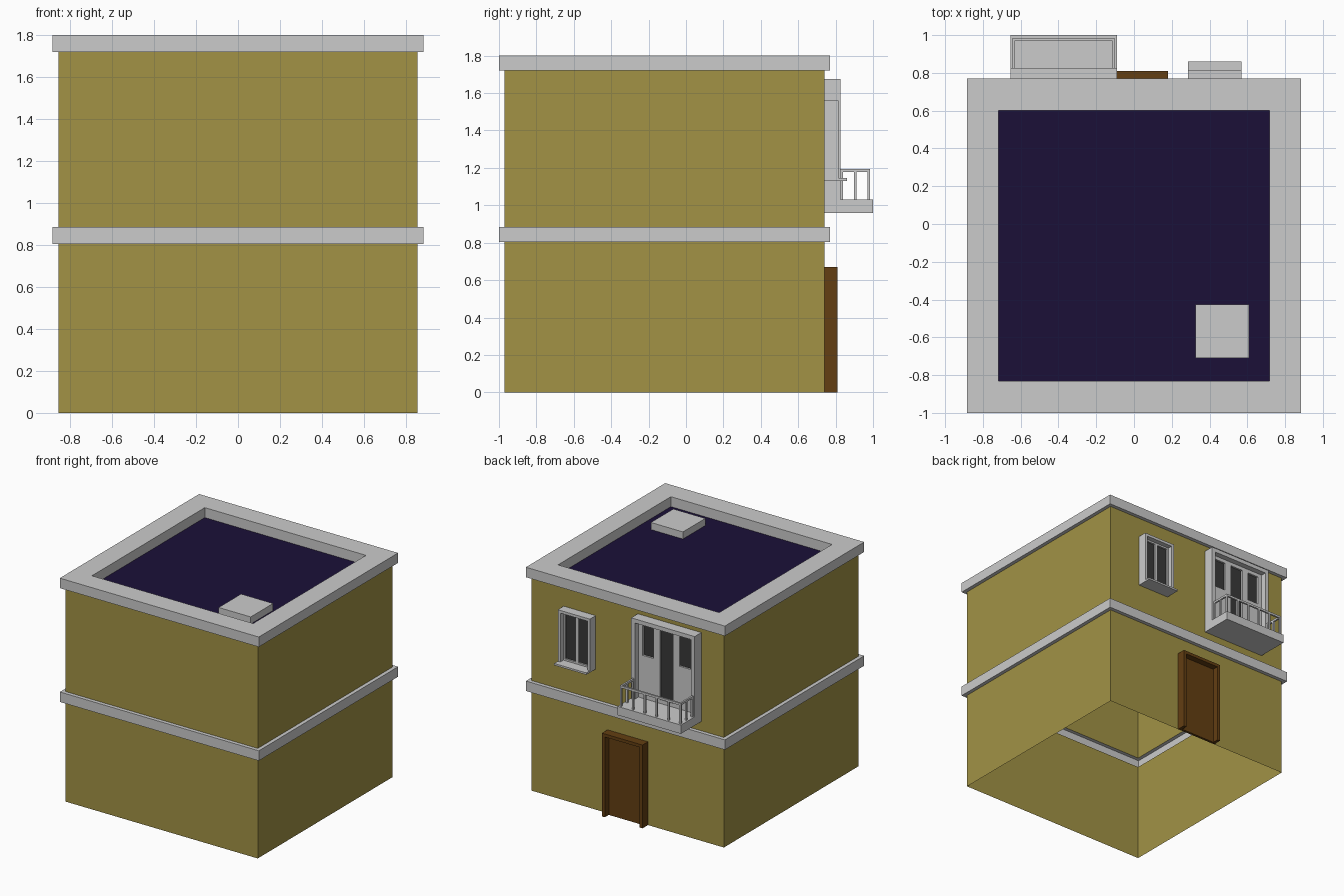
import bpy, bmesh

if "Cube" in bpy.data.objects:
    bpy.data.objects.remove(bpy.data.objects["Cube"])

X, Y0, Y1 = 0.855, -0.97, 0.74          # wall planes


def material(name, r, g, b):
    m = bpy.data.materials.new(name)
    m.diffuse_color = (r, g, b, 1)
    m.use_nodes = True
    m.node_tree.nodes["Principled BSDF"].inputs["Base Color"].default_value = m.diffuse_color
    return m


OCHRE = material("ochre_plaster", 0.36, 0.29, 0.06)
PURPLE = material("dark_roofing", 0.011, 0.005, 0.039)
WOOD = material("dark_wood", 0.126, 0.049, 0.006)
GLASS = material("dark_glass", 0.041, 0.041, 0.041)
GREY = material("mid_grey", 0.54, 0.54, 0.54)


def finish(name, bm, mat=None):
    me = bpy.data.meshes.new(name)
    bm.to_mesh(me)
    bm.free()
    ob = bpy.data.objects.new(name, me)
    bpy.context.collection.objects.link(ob)
    if mat:
        me.materials.append(mat)
    return ob


def shell(name, profile, mat=None, cap=False):
    """Rectangular rings of (outward offset from the walls, z), bridged in order."""
    bm = bmesh.new()
    rings = []
    for o, z in profile:
        corners = ((-X - o, Y0 - o), (X + o, Y0 - o), (X + o, Y1 + o), (-X - o, Y1 + o))
        rings.append([bm.verts.new((x, y, z)) for x, y in corners])
    for a, b in zip(rings, rings[1:]):
        for i in range(4):
            j = (i + 1) % 4
            bm.faces.new((a[i], a[j], b[j], b[i]))
    if cap:
        bm.faces.new(rings[-1])
    return finish(name, bm, mat)


def boxes(name, bounds, mat=None):
    """One object made of boxes given as (x0, x1, y0, y1, z0, z1)."""
    bm = bmesh.new()
    for x0, x1, y0, y1, z0, z1 in bounds:
        for v in bmesh.ops.create_cube(bm, size=1)["verts"]:
            v.co = (x0 + (v.co.x + .5) * (x1 - x0),
                    y0 + (v.co.y + .5) * (y1 - y0),
                    z0 + (v.co.z + .5) * (z1 - z0))
    return finish(name, bm, mat)


def surround(x0, x1, y1, z0, z1, t):
    """Two jambs and a head standing out from the back wall."""
    return [(x0, x0 + t, Y1, y1, z0, z1), (x1 - t, x1, Y1, y1, z0, z1),
            (x0 + t, x1 - t, Y1, y1, z1 - t, z1)]


# Building body: open-bottomed walls with bands
shell("lower_wall", [(0, 0), (0, .805)], OCHRE)
shell("floor_band", [(0, .805), (.03, .805), (.03, .885), (0, .885)])
shell("upper_wall", [(0, .885), (0, 1.72)], OCHRE)
shell("parapet", [(0, 1.72), (.03, 1.72), (.03, 1.8), (-.138, 1.8), (-.138, 1.72)])
shell("roof_deck", [(-.138, 1.72)], PURPLE, cap=True)
boxes("roof_hatch", [(.325, .61, -.71, -.425, 1.72, 1.777)], GREY)

# Entrance door
boxes("door_frame", surround(-.18, .18, .81, 0, .67, .025), WOOD)
boxes("door_leaf", [(-.155, .155, Y1, .76, 0, .645)], WOOD)

# Window with two sashes and a sill
wx0, wx1, wm = .285, .57, .4275
boxes("window_frame", surround(wx0, wx1, .815, 1.145, 1.56, .022))
boxes("window_sill", [(wx0, wx1, Y1, .86, 1.13, 1.145)])
boxes("window_glass", [(wx0 + .022, wx1 - .022, Y1, .762, 1.145, 1.538)], GLASS)
sashes = []
for a, b in ((wx0 + .022, wm), (wm, wx1 - .022)):
    t = .014
    sashes += [(a, a + t, Y1, .775, 1.145, 1.538), (b - t, b, Y1, .775, 1.145, 1.538),
               (a + t, b - t, Y1, .775, 1.145, 1.145 + t),
               (a + t, b - t, Y1, .775, 1.538 - t, 1.538)]
boxes("window_sashes", sashes)

# Balcony door: frame, panels with glazed openings
bx0, bx1 = -.655, -.09
c = (bx0 + bx1) / 2
boxes("balcony_door_frame", surround(bx0, bx1, .825, 1.03, 1.675, .033))
boxes("balcony_door_glass", [(bx0 + .033, bx1 - .033, Y1, .765, 1.03, 1.642)], GLASS)
yp = .78
panels = [(bx0 + .033, bx1 - .033, Y1, yp, 1.613, 1.642),
          (c - .0575, c + .0575, Y1, yp, 1.03, 1.06)]
for s in (-1, 1):
    for d0, d1, top in ((.0575, .115, 1.613), (.115, .2115, 1.375), (.2115, .2495, 1.613)):
        xa, xb = sorted((c + s * d0, c + s * d1))
        panels.append((xa, xb, Y1, yp, 1.03, top))
boxes("balcony_door_panels", panels)

# Balcony slab and railing
boxes("balcony_slab", [(bx0, bx1, Y1, 1.0, .96, 1.03)])
t, rx0, rx1, ry = .014, bx0 + .012, bx1 - .012, .985
boxes("balcony_top_rail", [(rx0, rx1, ry - t, ry, 1.178, 1.195),
                           (rx0, rx0 + t, .825, ry - t, 1.178, 1.195),
                           (rx1 - t, rx1, .825, ry - t, 1.178, 1.195)])
posts = []
n = 5
for i in range(n + 1):
    x = rx0 + (rx1 - t - rx0) * i / n
    posts.append((x, x + t, ry - t, ry, 1.03, 1.178))
for x in (rx0, rx1 - t):
    for y in (.826, .898):
        posts.append((x, x + t, y, y + t, 1.03, 1.178))
boxes("balcony_balusters", posts)
